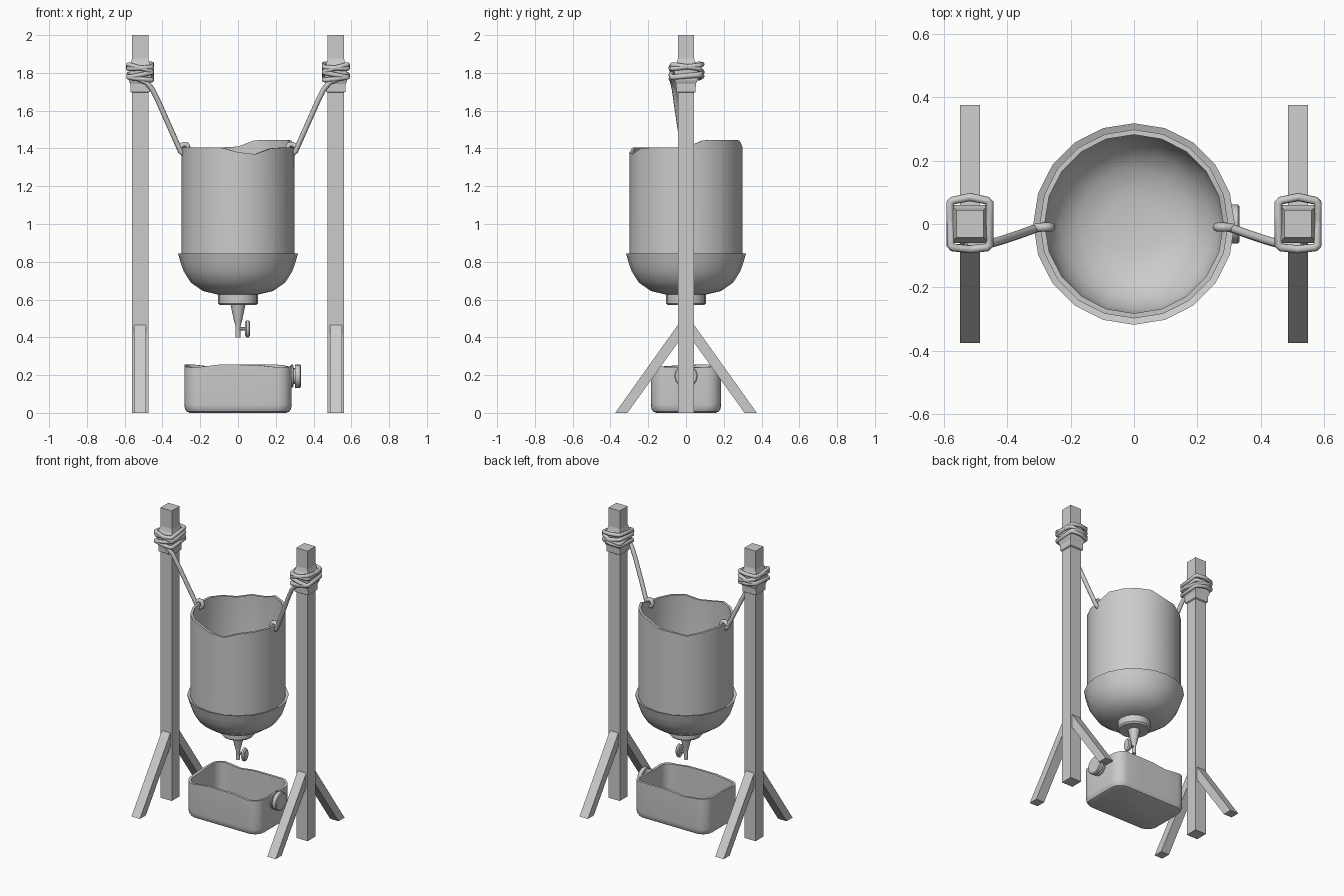
import bpy, bmesh
from math import sin, cos, pi, radians
from mathutils import Matrix, Vector

if "Cube" in bpy.data.objects:
    bpy.data.objects.remove(bpy.data.objects["Cube"])


def loft(name, rings, angle=35, matrix=None):
    """Skin a stack of equal-length point rings and cap both ends."""
    bm = bmesh.new()
    vr = [[bm.verts.new(p) for p in r] for r in rings]
    n = len(vr[0])
    for a, b in zip(vr, vr[1:]):
        for i in range(n):
            j = (i + 1) % n
            bm.faces.new((a[i], a[j], b[j], b[i]))
    bm.faces.new(vr[0])
    bm.faces.new(vr[-1])
    bmesh.ops.recalc_face_normals(bm, faces=bm.faces)
    me = bpy.data.meshes.new(name)
    bm.to_mesh(me)
    bm.free()
    if matrix:
        me.transform(matrix)
    if angle:
        me.shade_smooth()
        me.set_sharp_from_angle(angle=radians(angle))
    ob = bpy.data.objects.new(name, me)
    bpy.context.collection.objects.link(ob)
    return ob


def circle(r, z, n=20):
    return [Vector((r * cos(2 * pi * i / n), r * sin(2 * pi * i / n), z)) for i in range(n)]


def lathe(name, profile, n=20, matrix=None):
    return loft(name, [circle(r, z, n) for r, z in profile], matrix=matrix)


def square(h, z, cx):
    return [(cx + a * h, b * h, z) for a, b in ((-1, -1), (1, -1), (1, 1), (-1, 1))]


def rounded(hx, hy, r, z):
    """Rounded rectangle with extra points along each side."""
    pts = []
    for k, (a, b) in enumerate(((1, 1), (-1, 1), (-1, -1), (1, -1))):
        for i in range(6):
            t = pi / 2 * (k + i / 5)
            pts.append(Vector((a * (hx - r) + r * cos(t), b * (hy - r) + r * sin(t), z)))
    out = []
    for i, p in enumerate(pts):
        out.append(p)
        if i % 6 == 5:
            q = pts[(i + 1) % len(pts)]
            out += [p.lerp(q, f) for f in (0.25, 0.5, 0.75)]
    return out


def rope(name, pts, r=0.014, cyclic=False):
    cu = bpy.data.curves.new(name, 'CURVE')
    cu.dimensions = '3D'
    cu.bevel_depth = r
    cu.bevel_resolution = 2
    cu.use_fill_caps = True
    sp = cu.splines.new('POLY')
    sp.points.add(len(pts) - 1)
    for p, co in zip(sp.points, pts):
        p.co = (*co, 1)
    sp.use_cyclic_u = cyclic
    ob = bpy.data.objects.new(name, cu)
    bpy.context.collection.objects.link(ob)


# Hanging vessel: double-walled lathe with a ragged cut rim
profile = [(0.10, 0.625), (0.185, 0.645), (0.25, 0.69), (0.288, 0.75), (0.305, 0.80),
           (0.318, 0.845), (0.298, 0.838), (0.298, 1.40), (0.282, 1.40),
           (0.282, 0.83), (0.27, 0.77), (0.235, 0.71), (0.175, 0.665), (0.09, 0.645)]
rim = [1.405, 1.443, 1.445, 1.445, 1.443, 1.41, 1.405, 1.385, 1.40, 1.41,
       1.405, 1.405, 1.405, 1.405, 1.405, 1.38, 1.37, 1.40, 1.405, 1.405]
rings = [circle(r, z) for r, z in profile]
for ring in rings:
    if ring[0].z > 1.3:
        for p, z in zip(ring, rim):
            p.z = z
loft("vessel", rings)

# Neck cap, tapered spout and tap
lathe("neck_cap", [(0.095, 0.57), (0.105, 0.58), (0.105, 0.64)], 16)
lathe("spout", [(0.014, 0.40), (0.014, 0.46), (0.022, 0.49), (0.04, 0.575)], 12)
along_x = Matrix.Rotation(pi / 2, 4, 'Y')
lathe("tap_stem", [(0.01, 0), (0.01, 0.045)], 10, Matrix.Translation((0, 0, 0.445)) @ along_x)
lathe("tap_handle", [(0.036, 0.038), (0.045, 0.044), (0.045, 0.057), (0.036, 0.064)], 14,
      Matrix.Translation((0, 0, 0.445)) @ along_x @ Matrix.Diagonal((1, 0.65, 1, 1)))

# Collecting tray: half a canister with a slightly wavy cut rim
spec = [(0.03, 0, 0.06), (0.012, 0.007, 0.07), (0.003, 0.022, 0.075), (0, 0.045, 0.075), (0, 0.255, 0.075),
        (0.016, 0.255, 0.06), (0.016, 0.045, 0.06), (0.035, 0.02, 0.045)]
rings = [rounded(0.284 - d, 0.186 - d, r, z) for d, z, r in spec]
for ring in rings:
    if ring[0].z > 0.2:
        for p in ring:
            p.z -= 0.014 * max(0, sin(14 * p.x - 5 * p.y + 4))
loft("tray", rings)
lathe("tray_cap", [(0.045, 0.27), (0.06, 0.282), (0.06, 0.292), (0.042, 0.294), (0.042, 0.302),
                   (0.062, 0.303), (0.062, 0.328), (0.056, 0.333)], 16,
      Matrix.Translation((0, 0, 0.195)) @ along_x)

for s, side in ((-1, "left"), (1, "right")):
    cx = s * 0.518
    # Square post with a padded sleeve
    loft("post_" + side, [square(0.043, 0, cx), square(0.043, 2, cx)], angle=0)
    loft("sleeve_" + side, [square(h, z, cx) for h, z in
         ((0.043, 1.695), (0.051, 1.70), (0.052, 1.74), (0.06, 1.76), (0.06, 1.83), (0.05, 1.85), (0.043, 1.875))],
         angle=0)
    # Braces front and back
    for t, end in ((-1, "front"), (1, "back")):
        yz = ((0.03, 0.484), (0.375, 0), (0.31, 0), (0.03, 0.39))
        loft(f"brace_{side}_{end}", [[(cx + dx, t * y, z) for y, z in yz] for dx in (-0.032, 0.032)], angle=0)
    # Tilted rope turns round the post
    for k, (z, tx, ty) in enumerate(((1.775, 0.12, 0.08), (1.797, -0.2, 0.1), (1.815, 0.3, -0.15), (1.835, -0.06, 0.12))):
        loop = ((0.061, 0), (0.062, 0.066), (0.054, 0.074), (0, 0.085), (-0.054, 0.074), (-0.062, 0.066),
                (-0.061, 0), (-0.062, -0.066), (-0.054, -0.074), (0, -0.08), (0.054, -0.074), (0.062, -0.066))
        rope(f"rope_turn_{side}_{k}", [(cx + x, y, z + tx * x * s + ty * y) for x, y in loop], 0.013, True)
    # Hanging rope, hooked through and over the vessel rim
    path = [(0.53, -0.072, 1.77), (0.485, -0.07, 1.75), (0.455, -0.062, 1.715), (0.42, -0.052, 1.645),
            (0.36, -0.032, 1.51), (0.305, -0.012, 1.385), (0.29, -0.01, 1.37), (0.268, -0.01, 1.378),
            (0.262, -0.01, 1.40), (0.27, -0.01, 1.42), (0.288, -0.01, 1.422), (0.312, -0.012, 1.405)]
    rope("hanging_rope_" + side, [(s * x, y, z) for x, y, z in path])
